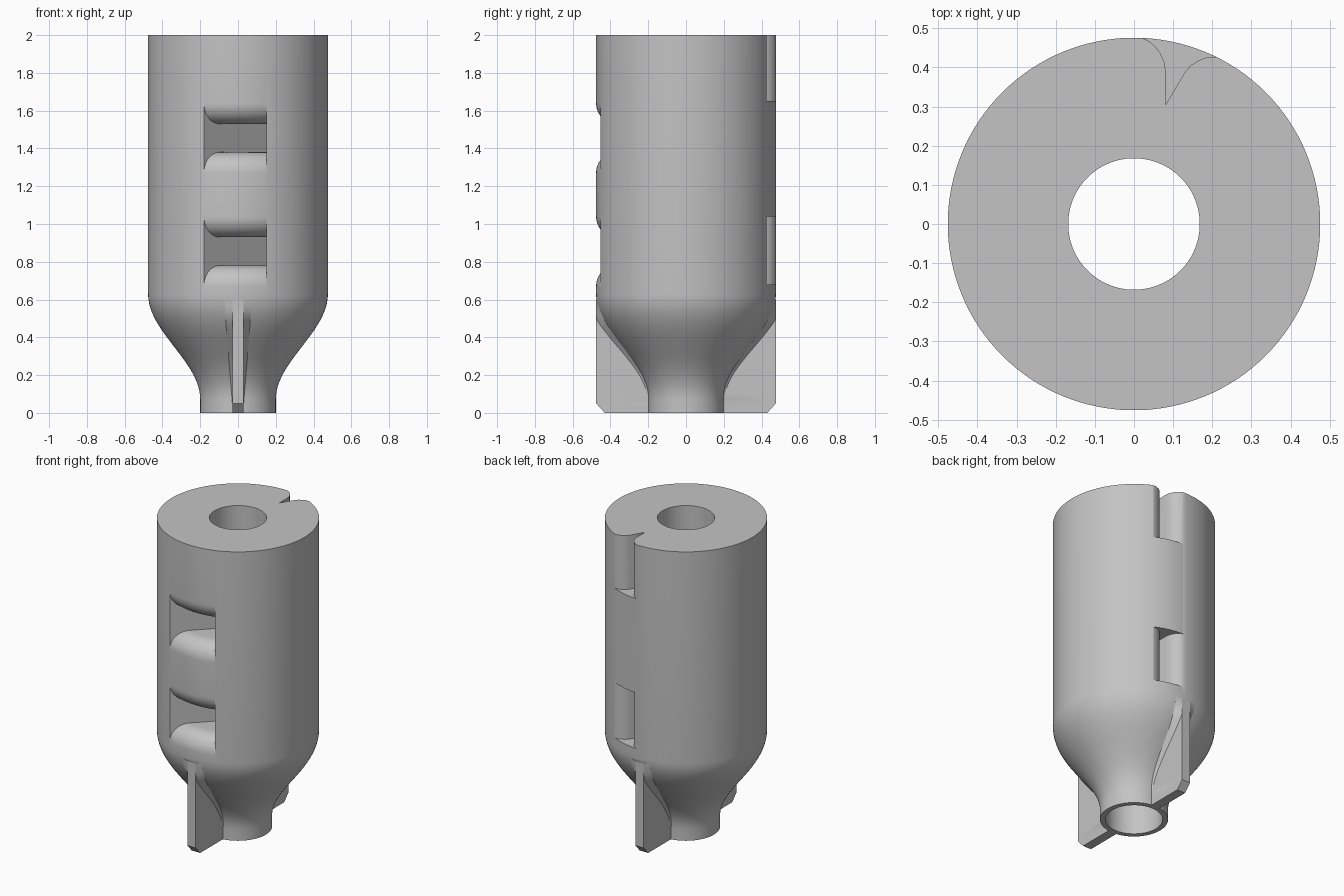
import bpy, bmesh
from math import sin, cos, pi, sqrt

if "Cube" in bpy.data.objects:
    bpy.data.objects.remove(bpy.data.objects["Cube"], do_unlink=True)

R, NECK, BORE = 0.476, 0.2, 0.168

grey = bpy.data.materials.new("plain grey")
grey.use_nodes = True
colour = (0.55, 0.55, 0.55, 1)
grey.diffuse_color = colour
grey.node_tree.nodes["Principled BSDF"].inputs["Base Color"].default_value = colour


def radius(z):
    """Outer radius: straight neck, S-shaped shoulder, straight barrel."""
    t = min(max((z - 0.07) / 0.56, 0), 1)
    return NECK + (R - NECK) * (0.5 - 0.5 * cos(pi * t))


def make(name, sections, closed=False):
    """Skin a list of equal-length point loops into a solid."""
    bm = bmesh.new()
    rings = [[bm.verts.new(p) for p in s] for s in sections]
    n, m = len(rings), len(rings[0])
    for i in range(n if closed else n - 1):
        a, b = rings[i], rings[(i + 1) % n]
        for j in range(m):
            k = (j + 1) % m
            bm.faces.new((a[j], a[k], b[k], b[j]))
    if not closed:
        bm.faces.new(rings[0])
        bm.faces.new(rings[-1])
    bmesh.ops.recalc_face_normals(bm, faces=bm.faces)
    mesh = bpy.data.meshes.new(name)
    bm.to_mesh(mesh)
    bm.free()
    mesh.materials.append(grey)
    ob = bpy.data.objects.new(name, mesh)
    bpy.context.collection.objects.link(ob)
    return ob


def lathe(name, profile, steps=128):
    angles = [2 * pi * i / steps for i in range(steps)]
    return make(name, [[(r * cos(a), r * sin(a), z) for r, z in profile]
                       for a in angles], closed=True)


def prism(name, outline, z0, z1):
    return make(name, [[(x, y, z) for x, y in outline] for z in (z0, z1)])


def select(ob):
    bpy.ops.object.select_all(action='DESELECT')
    ob.select_set(True)
    bpy.context.view_layer.objects.active = ob


def boolean(ob, other, operation):
    mod = ob.modifiers.new("cut", 'BOOLEAN')
    mod.operation, mod.solver, mod.object = operation, 'EXACT', other
    select(ob)
    bpy.ops.object.modifier_apply(modifier=mod.name)
    bpy.data.objects.remove(other, do_unlink=True)


# Body: hollow bottle shape
shoulder = [(radius(z), z) for z in [0.07 + 0.56 * i / 24 for i in range(25)]]
body = lathe("body", [(BORE, 0), (NECK, 0)] + shoulder + [(R, 2), (BORE, 2)])

# Front pockets: slanted back wall, rounded upper and lower lips
wedge = [(-0.18, -0.44), (-0.18, -0.6), (0.15, -0.6), (0.15, -0.11)]
for mid in (0.855, 1.455):
    lip = [(0.37 + 0.106 * cos(t), 0.185 - 0.11 * sin(t))
           for t in [pi / 2 * i / 12 for i in range(13)]]
    upper = [(0.55, 0.185)] + lip + [(0.17, 0.075)]
    ring = [(r, mid + h) for r, h in upper] + [(r, mid - h) for r, h in reversed(upper)]
    cutter = lathe("pocket_cutter", ring)
    boolean(cutter, prism("wedge", wedge, mid - 0.4, mid + 0.4), 'INTERSECT')
    boolean(body, cutter, 'DIFFERENCE')

# Rear grooves: narrow V with rounded mouth
groove = [(0.02, 0.6), (0.02, 0.476), (0.037, 0.468), (0.053, 0.455), (0.067, 0.437),
          (0.077, 0.415), (0.081, 0.39), (0.081, 0.305), (0.13, 0.388), (0.146, 0.406),
          (0.165, 0.418), (0.187, 0.426), (0.213, 0.427), (0.213, 0.6)]
for low, high in ((0.68, 1.04), (1.65, 2.1)):
    boolean(body, prism("groove_cutter", groove, low, high), 'DIFFERENCE')


# Fins: thin plates with chamfered foot, flaring where they meet the shoulder
def fin(name, side):
    sections = []
    for z in [0, 0.05] + [0.05 + 0.55 * i / 20 for i in range(1, 21)]:
        edge = 0.43 if z == 0 else 0.4755
        w = 0.03 + 0.08 * max(z - 0.05, 0)
        r = radius(z)
        half = [(0.03, edge), (0.03, min(r + w - 0.03, edge)),
                (w, min(sqrt(r * r - w * w), edge)), (0.03, 0.178)]
        loop = half + [(-x, y) for x, y in reversed(half)]
        sections.append([(x, side * y, z) for x, y in loop])
    return make(name, sections)


parts = [body, fin("front_fin", -1), fin("rear_fin", 1)]
for ob in parts:
    select(ob)
    bpy.ops.object.shade_smooth_by_angle(angle=pi / 7)
